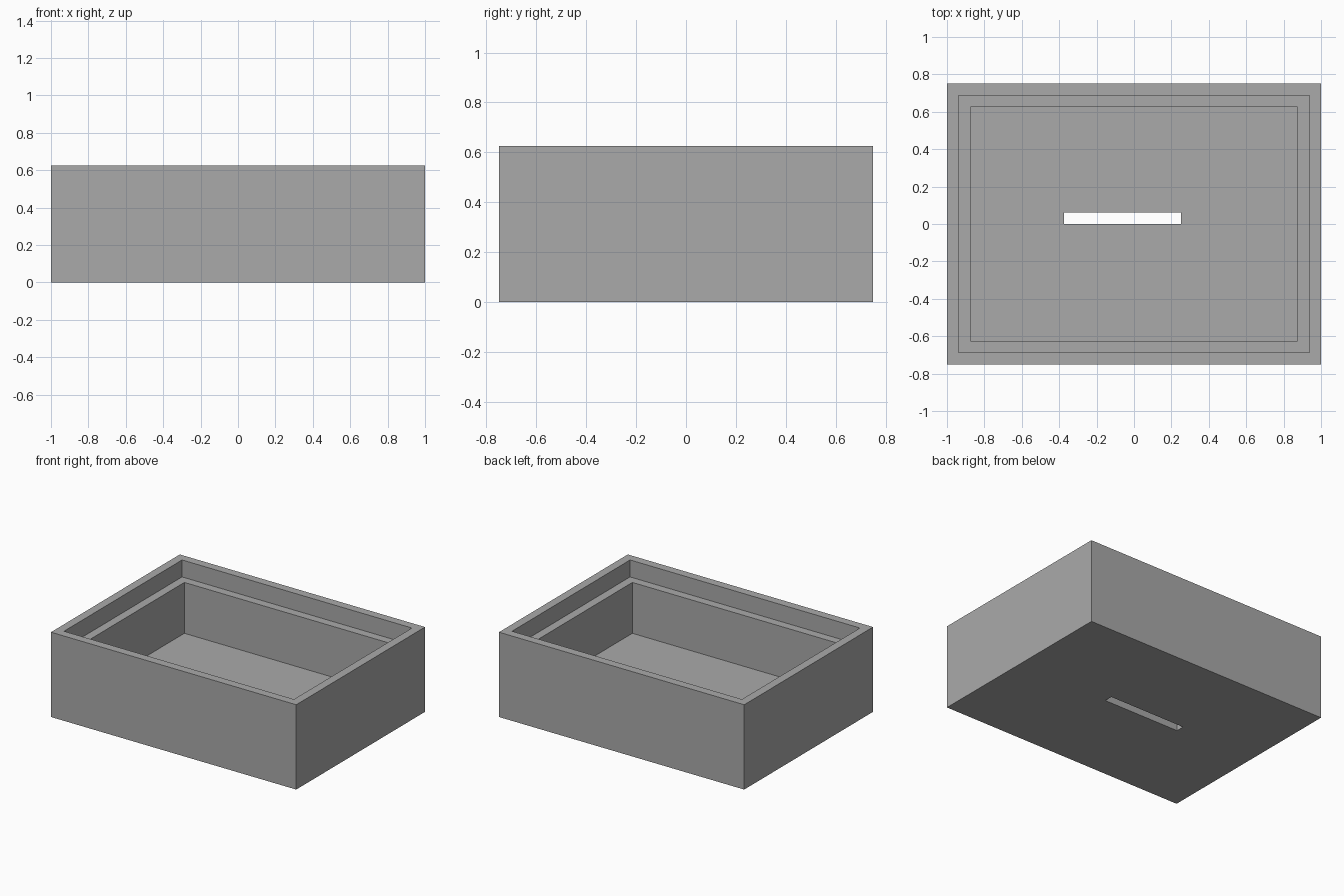
import bpy

cube = bpy.data.objects.get("Cube")
if cube:
    bpy.data.objects.remove(cube, do_unlink=True)

U = 0.0625  # wall thickness, the module for every size

grey = bpy.data.materials.new("plain grey")
grey.use_nodes = True
colour = (0.4, 0.4, 0.4, 1)
grey.diffuse_color = colour
grey.node_tree.nodes["Principled BSDF"].inputs["Base Color"].default_value = colour


def box(name, low, high):
    """Axis-aligned box between two corners given in modules."""
    centre = [(a + b) / 2 * U for a, b in zip(low, high)]
    bpy.ops.mesh.primitive_cube_add(size=1, location=centre)
    ob = bpy.context.object
    ob.name = name
    ob.scale = [(b - a) * U for a, b in zip(low, high)]
    bpy.ops.object.transform_apply(location=True, rotation=False, scale=True)
    ob.data.materials.append(grey)
    return ob


# Solid tray block
tray = box("tray", (-16, -12, 0), (16, 12, 10))

# Lid recess, main cavity and the slot through the floor
cutters = [
    box("lid_recess_cutter", (-15, -11, 8), (15, 11, 12)),
    box("cavity_cutter", (-14, -10, 2), (14, 10, 11)),
    box("floor_slot_cutter", (-6, 0, -1), (4, 1, 3)),
]
bpy.context.view_layer.objects.active = tray
for cutter in cutters:
    cut = tray.modifiers.new(cutter.name, "BOOLEAN")
    cut.operation = "DIFFERENCE"
    cut.solver = "EXACT"
    cut.object = cutter
    bpy.ops.object.modifier_apply(modifier=cut.name)
    bpy.data.objects.remove(cutter, do_unlink=True)
